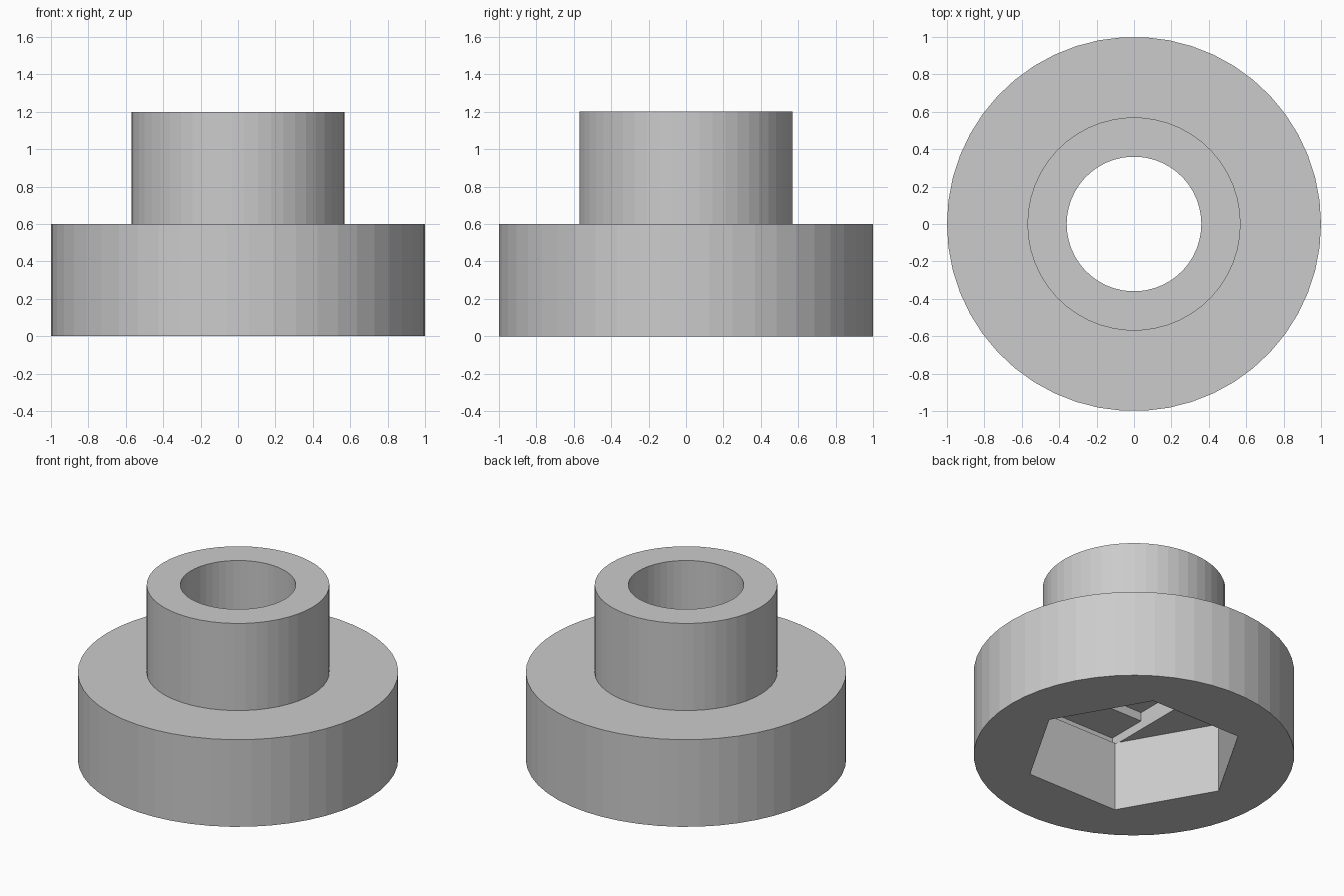
import bpy, math

if "Cube" in bpy.data.objects:
    bpy.data.objects.remove(bpy.data.objects["Cube"])

SIDES = 50            # facets on every round surface
HOLE = 0.36           # bore radius
HEX = 0.69            # hex pocket corner radius
POCKET, STEP = 0.48, 0.06

grey = bpy.data.materials.new("plain grey")
grey.diffuse_color = (0.6, 0.6, 0.6, 1)
grey.use_nodes = True
grey.node_tree.nodes["Principled BSDF"].inputs["Base Color"].default_value = grey.diffuse_color


def ring(radius, sides):
    return [(radius * math.cos(2 * math.pi * i / sides),
             radius * math.sin(2 * math.pi * i / sides)) for i in range(sides)]


def rectangle(hx, hy):
    return [(hx, hy), (-hx, hy), (-hx, -hy), (hx, -hy)]


def loft(name, levels):
    """Closed solid through a stack of (outline, z) levels."""
    n = len(levels[0][0])
    verts = [(x, y, z) for outline, z in levels for x, y in outline]
    faces = [tuple(reversed(range(n))), tuple(range(len(verts) - n, len(verts)))]
    for k in range(len(levels) - 1):
        for i in range(n):
            j = (i + 1) % n
            faces.append((k * n + i, k * n + j, (k + 1) * n + j, (k + 1) * n + i))
    mesh = bpy.data.meshes.new(name)
    mesh.from_pydata(verts, [], faces)
    mesh.materials.append(grey)
    obj = bpy.data.objects.new(name, mesh)
    bpy.context.collection.objects.link(obj)
    return obj


# Wide flange with a narrower collar on top
body = loft("flanged_collar", [
    (ring(1.0, SIDES), 0), (ring(1.0, SIDES), 0.6),
    (ring(0.57, SIDES), 0.6), (ring(0.57, SIDES), 1.2)])

# Bore, square step, slot step and hex nut pocket
cutters = [
    loft("bore_cutter", [(ring(HOLE, SIDES), -0.1), (ring(HOLE, SIDES), 1.3)]),
    loft("square_step_cutter", [(rectangle(HOLE, HOLE), -0.1),
                                (rectangle(HOLE, HOLE), POCKET + 2 * STEP)]),
    loft("slot_step_cutter", [(rectangle(HOLE, 0.64), POCKET),
                              (rectangle(HOLE, 0.64), POCKET + STEP)]),
    loft("hex_pocket_cutter", [(ring(HEX, 6), -0.1), (ring(HEX, 6), POCKET)]),
]
bpy.context.view_layer.objects.active = body
for cutter in cutters:
    mod = body.modifiers.new(cutter.name, 'BOOLEAN')
    mod.operation = 'DIFFERENCE'
    mod.solver = 'EXACT'
    mod.object = cutter
    bpy.ops.object.modifier_apply(modifier=mod.name)
    bpy.data.objects.remove(cutter)
